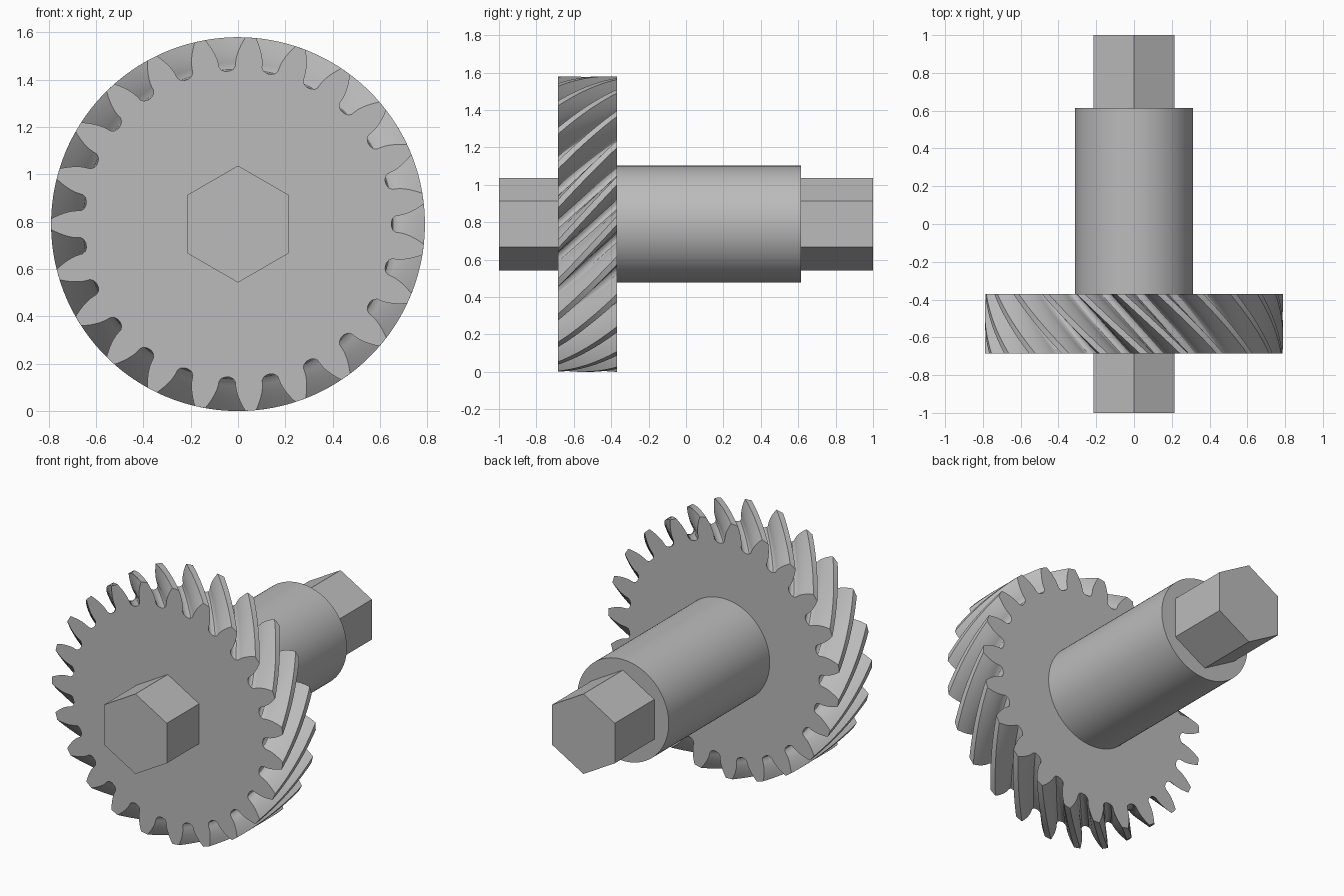
import bpy, bmesh
from math import sin, cos, tan, acos, pi, radians

cube = bpy.data.objects.get("Cube")
if cube:
    bpy.data.objects.remove(cube, do_unlink=True)

AXIS_Z = 0.79
TEETH = 23
TIP, PITCH, ROOT = 0.79, 0.727, 0.648
GEAR_FRONT, GEAR_BACK, BARREL_BACK = -0.685, -0.37, 0.615

grey = bpy.data.materials.new("plain_grey")
grey.use_nodes = True
grey.diffuse_color = (0.5, 0.5, 0.5, 1)
grey.node_tree.nodes["Principled BSDF"].inputs["Base Color"].default_value = grey.diffuse_color


def extrude_along_y(name, profile, y0, y1, twist=0.0, slices=1):
    """Sweep a polar (radius, angle) outline along y, turning it as it goes."""
    bm = bmesh.new()
    rings = []
    for s in range(slices + 1):
        t = s / slices
        rings.append([bm.verts.new((r * cos(a + twist * t), y0 + (y1 - y0) * t,
                                    AXIS_Z + r * sin(a + twist * t))) for r, a in profile])
    n = len(profile)
    for low, high in zip(rings, rings[1:]):
        for i in range(n):
            j = (i + 1) % n
            bm.faces.new((low[i], low[j], high[j], high[i]))
    bm.faces.new(rings[0])
    bm.faces.new(rings[-1][::-1])
    bmesh.ops.recalc_face_normals(bm, faces=bm.faces)
    mesh = bpy.data.meshes.new(name)
    bm.to_mesh(mesh)
    bm.free()
    mesh.materials.append(grey)
    obj = bpy.data.objects.new(name, mesh)
    bpy.context.collection.objects.link(obj)
    bpy.ops.object.select_all(action='DESELECT')
    obj.select_set(True)
    bpy.context.view_layer.objects.active = obj
    bpy.ops.object.shade_smooth_by_angle(angle=radians(30))
    return obj


def polygon(radius, sides):
    return [(radius, pi / 2 + 2 * pi * i / sides) for i in range(sides)]


def involute(angle):
    return tan(angle) - angle


def gear_outline():
    """Involute teeth with rounded roots; a gap is centred on angle zero."""
    pressure = radians(20)
    base = PITCH * cos(pressure)
    flank = [(ROOT, 0.122), (0.655, 0.098), (0.668, 0.085)]
    steps = 6
    for i in range(steps + 1):
        r = base + (TIP - base) * i / steps
        half = pi / (2 * TEETH) + involute(pressure) - involute(acos(min(1, base / r)))
        flank.append((r, half))
    outline = []
    for k in range(TEETH):
        centre = (k + 0.5) * 2 * pi / TEETH
        outline += [(r, centre - h) for r, h in flank]
        outline += [(r, centre + h) for r, h in reversed(flank)]
    return outline


# Helical gear wheel, 45 degree helix at the pitch circle
helix_twist = (GEAR_BACK - GEAR_FRONT) / PITCH
extrude_along_y("helical_gear", gear_outline(), GEAR_FRONT, GEAR_BACK, helix_twist, 14)

# Round barrel behind the gear
extrude_along_y("barrel", polygon(0.3125, 96), GEAR_BACK, BARREL_BACK)

# Hexagonal shaft ends
extrude_along_y("front_hex_end", polygon(0.247, 6), -1.0, GEAR_FRONT)
extrude_along_y("back_hex_end", polygon(0.247, 6), BARREL_BACK, 1.0)
